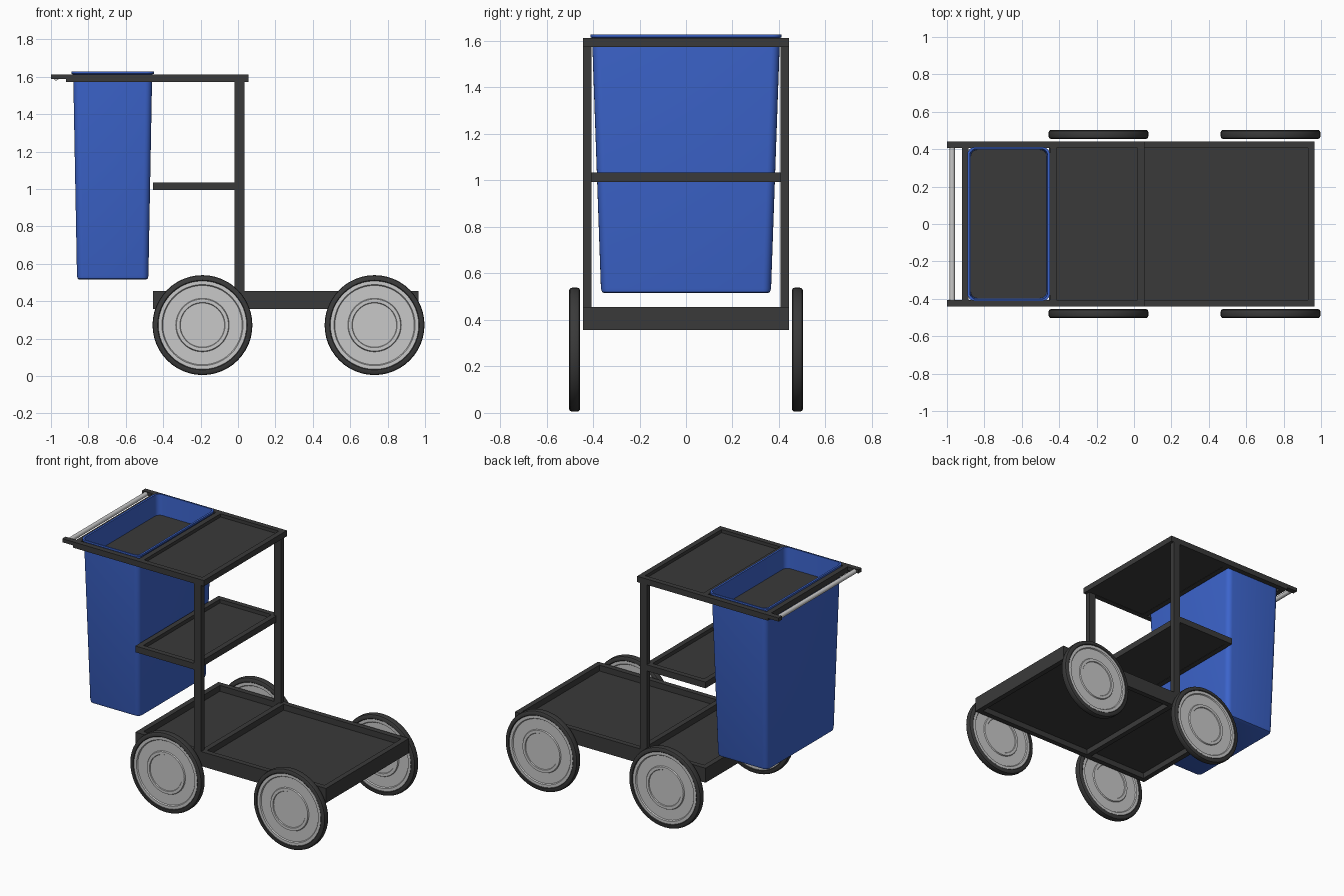
import bpy, bmesh, math

old = bpy.data.objects.get("Cube")
if old:
    bpy.data.objects.remove(old, do_unlink=True)


def material(name, rgb):
    m = bpy.data.materials.new(name)
    m.use_nodes = True
    m.diffuse_color = (*rgb, 1)
    m.node_tree.nodes["Principled BSDF"].inputs["Base Color"].default_value = (*rgb, 1)
    return m


DARK = material("charcoal", (0.042, 0.042, 0.042))
BLUE = material("bin blue", (0.045, 0.127, 0.6))
GREY = material("light grey", (0.58, 0.58, 0.58))


def finish(name, bm, mats, smooth=False):
    bmesh.ops.recalc_face_normals(bm, faces=bm.faces)
    me = bpy.data.meshes.new(name)
    bm.to_mesh(me)
    bm.free()
    for m in mats:
        me.materials.append(m)
    ob = bpy.data.objects.new(name, me)
    bpy.context.collection.objects.link(ob)
    if smooth:
        bpy.ops.object.select_all(action="DESELECT")
        ob.select_set(True)
        bpy.context.view_layer.objects.active = ob
        bpy.ops.object.shade_smooth_by_angle(angle=math.radians(35))
    return ob


def add_box(bm, x0, x1, y0, y1, z0, z1):
    vs = bmesh.ops.create_cube(bm, size=1)["verts"]
    for v in vs:
        v.co.x = x0 if v.co.x < 0 else x1
        v.co.y = y0 if v.co.y < 0 else y1
        v.co.z = z0 if v.co.z < 0 else z1


def box(name, *dims):
    bm = bmesh.new()
    add_box(bm, *dims)
    return finish(name, bm, [DARK])


HALF = 0.442   # half width of the cart
BAR = 0.035    # width of the frame bars


def frame(name, x0, x1, z0, z1, crossbars):
    """Two long side rails joined by crossbars starting at the given x."""
    bm = bmesh.new()
    for s in (-1, 1):
        ys = sorted((s * HALF, s * (HALF - BAR)))
        add_box(bm, x0, x1, *ys, z0, z1)
    for x in crossbars:
        add_box(bm, x, x + BAR, BAR - HALF, HALF - BAR, z0, z1)
    return finish(name, bm, [DARK])


# Lower deck, middle shelf and top tray: open frames with thin floors
inner = HALF - BAR
frame("deck_frame", -0.455, 0.965, 0.357, 0.455, (-0.455, 0.02, 0.93))
box("deck_floor", -0.425, 0.935, -inner, inner, 0.395, 0.415)
frame("shelf_frame", -0.455, 0.0, 0.993, 1.035, (-0.455, -0.035))
box("shelf_floor", -0.425, -0.03, -inner, inner, 0.995, 1.01)
frame("top_frame", -0.92, 0.055, 1.573, 1.612, (-0.92, -0.45, 0.02))
box("top_floor", -0.42, 0.025, -inner, inner, 1.575, 1.59)

# Posts and handle arms on both sides
for s, side in ((-1, "front"), (1, "back")):
    ys = sorted((s * HALF, s * (HALF - BAR)))
    box(side + "_post", -0.018, 0.035, *ys, 0.45, 1.58)
    box(side + "_handle_arm", -1.0, -0.915, *ys, 1.588, 1.612)


def lathe(name, profile, mats, rule, centre, steps=48):
    """Spin (radius, y) points about the y axis."""
    bm = bmesh.new()
    vs = [bm.verts.new((r, 0, 0)) for r, y in profile]
    for v, (r, y) in zip(vs, profile):
        v.co.y = y
    edges = [bm.edges.new(p) for p in zip(vs, vs[1:])]
    bmesh.ops.spin(bm, geom=vs + edges, axis=(0, 1, 0), cent=(0, 0, 0),
                   angle=2 * math.pi, steps=steps)
    bmesh.ops.remove_doubles(bm, verts=bm.verts, dist=1e-5)
    for f in bm.faces:
        f.material_index = rule(f)
    ob = finish(name, bm, mats, True)
    ob.location = centre
    return ob


# Handle grip
lathe("handle_grip", [(0, -inner), (0.015, -inner), (0.015, inner), (0, inner)],
      [GREY], lambda f: 0, (-0.972, 0, 1.595), 20)

# Wheels: rounded tyre, stepped disc with a raised hub ring
RIM = 0.236
half = [(0, 0.015), (0.118, 0.015), (0.121, 0.02), (0.139, 0.02), (0.143, 0.013),
        (0.212, 0.013), (0.217, 0.02), (RIM, 0.02), (0.24, 0.024),
        (0.256, 0.024), (0.264, 0.019), (0.267, 0.01)]
wheel_profile = half + [(r, -y) for r, y in reversed(half)]


def tyre_or_disc(f):
    c = f.calc_center_median()
    far = max(math.hypot(v.co.x, v.co.z) for v in f.verts)
    return 1 if far < RIM + 0.001 else 0


for x, end in ((-0.19, "rear"), (0.73, "lead")):
    for s, side in ((-1, "front"), (1, "back")):
        lathe(f"{end}_{side}_wheel", wheel_profile, [DARK, GREY], tyre_or_disc,
              (x, s * 0.479, 0.272))


# Bin: stacked rounded rectangles, outside up, over the lip and down inside
def rounded_ring(bm, hx, hy, r, z, n=5):
    ring = []
    for k, (sx, sy) in enumerate(((1, 1), (-1, 1), (-1, -1), (1, -1))):
        for i in range(n + 1):
            a = (k + i / n) * math.pi / 2
            ring.append(bm.verts.new((sx * (hx - r) + r * math.cos(a),
                                      sy * (hy - r) + r * math.sin(a), z)))
    return ring


FILL = 1.49
sections = [(0.178, 0.350, 0.02, 0.515), (0.187, 0.361, 0.03, 0.52),
            (0.191, 0.366, 0.035, 0.535), (0.211, 0.404, 0.035, 1.612),
            (0.221, 0.411, 0.04, 1.616), (0.221, 0.411, 0.04, 1.628),
            (0.208, 0.402, 0.035, 1.628), (0.203, 0.397, 0.035, FILL)]
bm = bmesh.new()
rings = [rounded_ring(bm, *s) for s in sections]
for a, b in zip(rings, rings[1:]):
    for i in range(len(a)):
        j = (i + 1) % len(a)
        bm.faces.new((a[i], a[j], b[j], b[i]))
bm.faces.new(rings[0])
bm.faces.new(rings[-1]).material_index = 1
bin_body = finish("waste_bin", bm, [BLUE, DARK], True)
bin_body.location.x = -0.67
